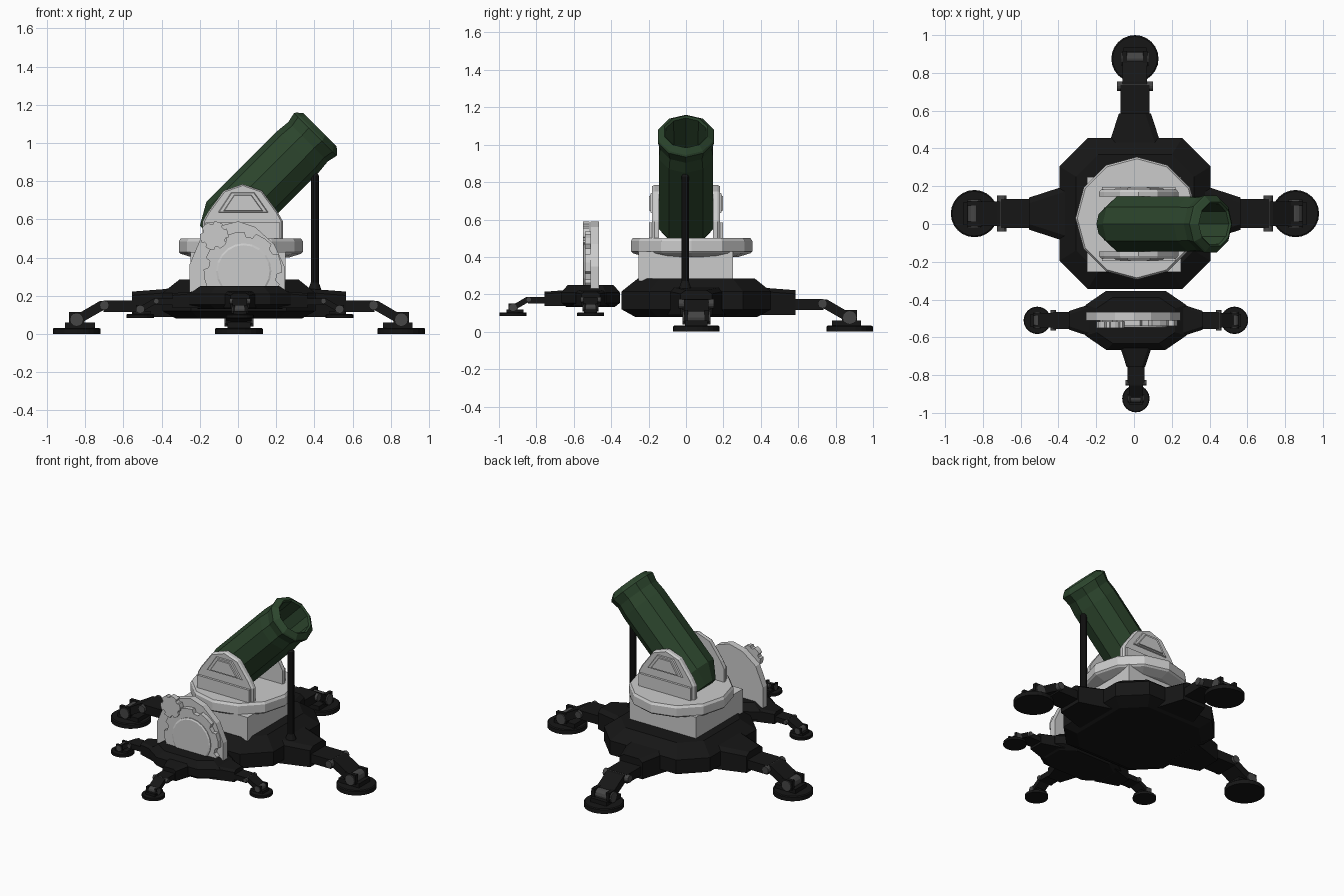
import bpy, bmesh
from math import pi, cos, sin, radians
from mathutils import Matrix, Vector

if "Cube" in bpy.data.objects:
    bpy.data.objects.remove(bpy.data.objects["Cube"])


def material(name, rgb):
    m = bpy.data.materials.new(name)
    m.diffuse_color = (*rgb, 1)
    m.use_nodes = True
    m.node_tree.nodes["Principled BSDF"].inputs["Base Color"].default_value = m.diffuse_color
    return m


BLACK = material("black_paint", (0.008, 0.008, 0.008))
STEEL = material("dark_steel", (0.06, 0.06, 0.06))
GREEN = material("green_paint", (0.025, 0.06, 0.026))
I = Matrix.Identity(4)


def loft(bm, rings, m=I):
    """Skin equal-length rings of 3D points and cap both ends."""
    vs = [[bm.verts.new(m @ Vector(p)) for p in r] for r in rings]
    n = len(vs[0])
    for a, b in zip(vs, vs[1:]):
        for i in range(n):
            bm.faces.new((a[i], a[(i + 1) % n], b[(i + 1) % n], b[i]))
    bm.faces.new(vs[0][::-1])
    bm.faces.new(vs[-1])


def lathe(bm, profile, n, m=I, phase=0.0):
    loft(bm, [[(r * cos(2 * pi * i / n + phase), r * sin(2 * pi * i / n + phase), h)
               for i in range(n)] for r, h in profile], m)


def box(bm, x0, x1, y0, y1, z0, z1, m=I):
    loft(bm, [[(x0, y0, z), (x1, y0, z), (x1, y1, z), (x0, y1, z)] for z in (z0, z1)], m)


def plate(bm, pts, y0, y1, bevel=0.0):
    """Extrude an x,z outline along y, with the far face slightly shrunk."""
    cx = sum(p[0] for p in pts) / len(pts)
    cz = sum(p[1] for p in pts) / len(pts)
    s = 1 - bevel
    rings = [[(x, y0, z) for x, z in pts]]
    if bevel:
        rings.append([(x, y0 + (y1 - y0) * .65, z) for x, z in pts])
    rings.append([(cx + (x - cx) * s, y1, cz + (z - cz) * s) for x, z in pts])
    loft(bm, rings)


def finish(name, bm, mat=None):
    bmesh.ops.recalc_face_normals(bm, faces=bm.faces[:])
    me = bpy.data.meshes.new(name)
    bm.to_mesh(me)
    bm.free()
    if mat:
        me.materials.append(mat)
    ob = bpy.data.objects.new(name, me)
    bpy.context.collection.objects.link(ob)
    return ob


def across(x, z, half):
    """Matrix of a cylinder lying along y, centred at x, z."""
    return Matrix.Translation((x, half, z)) @ Matrix.Rotation(pi / 2, 4, 'X')


def leg(name, m):
    bm = bmesh.new()
    # tapered root growing out of the hull
    loft(bm, [[(x, -w, z0), (x, w, z0), (x, w, z1 - .02), (x, w - .03, z1),
               (x, -w + .03, z1), (x, -w, z1 - .02)]
              for x, w, z0, z1 in ((.3, .17, .09, .25), (.39, .14, .09, .235), (.56, .085, .09, .222))], m)
    # level arm, then sloping shin
    box(bm, .5, .71, -.077, .077, .115, .175, m)
    loft(bm, [[(.67, y, .175), (.73, y, .172), (.87, y, .09), (.85, y, .045), (.71, y, .125), (.67, y, .125)]
              for y in (-.065, .065)], m)
    # round foot with bracket
    f = m @ Matrix.Translation((.85, 0, 0))
    lathe(bm, [(.125, 0), (.125, .027), (.118, .032)], 24, f)
    box(bm, -.095, .06, -.06, .06, .03, .06, f)
    for s in (-1, 1):
        box(bm, -.04, .04, s * .055 - .012, s * .055 + .012, .05, .115, f)
    finish(name, bm, BLACK)
    # hinge pins at knee and ankle
    bm = bmesh.new()
    lathe(bm, [(.025, 0), (.025, .19)], 12, m @ across(.705, .15, .095))
    lathe(bm, [(.036, 0), (.036, .15)], 12, m @ across(.85, .075, .075))
    finish(name + "_pins", bm, STEEL)


def platform(name, m, hx, hy, cx, cy, legs):
    bm = bmesh.new()
    plan = [(hx, -cy), (hx, cy), (cx, hy), (-cx, hy), (-hx, cy), (-hx, -cy), (-cx, -hy), (cx, -hy)]
    loft(bm, [[(x * s, y * s, z) for x, y in plan]
              for s, z in ((.82, .08), (1, .12), (1, .215), (.78, .285))], m)
    finish(name + "_hull", bm, BLACK)
    for label, angle, shift in legs:
        leg(f"{name}_{label}_leg", m @ Matrix.Rotation(radians(angle), 4, 'Z') @ Matrix.Translation((shift, 0, 0)))


# Two legged platforms: the large gun base and the small front one
platform("main_base", Matrix.Translation((0.005, .055, 0)), .4, .4, .25, .25,
         (("right", 0, 0), ("left", 180, 0), ("back", 90, -.03)))
platform("front_base", Matrix.Translation((.01, -.51, .085)) @ Matrix.Scale(.58, 4), .46, .27, .27, .14,
         (("right", 0, .05), ("left", 180, .05), ("front", -90, -.135)))

# Turntable: square pedestal under a twelve-sided ring
bm = bmesh.new()
box(bm, -.25, .25, -.255, .25, .27, .43)
finish("pedestal", bm)
bm = bmesh.new()
lathe(bm, [(.25, .40), (.315, .42), (.325, .43), (.325, .485), (.315, .5)], 12, Matrix.Translation((.015, .03, 0)))
finish("turntable_ring", bm)

# Cheek plates either side of the barrel
half = [(.21, .48), (.21, .59), (.185, .635), (.1, .75)]
cheek = [(.025 + x, z) for x, z in half] + [(.025, .785)] + [(.025 - x, z) for x, z in half[::-1]]
frame = [(-.105, .635), (-.035, .742), (.085, .742), (.16, .635)]
panel = [(-.075, .645), (-.02, .728), (.07, .728), (.13, .645)]
for side, s in (("front", -1), ("back", 1)):
    bm = bmesh.new()
    plate(bm, cheek, s * .145, s * .182, .05)
    plate(bm, frame, s * .17, s * .19, .05)
    plate(bm, panel, s * .18, s * .197, .05)
    box(bm, -.17, .22, *sorted((s * .16, s * .197)), .49, .585)
    finish(side + "_cheek", bm)

# Ten-sided hollow mortar barrel
bm = bmesh.new()
lathe(bm, [(.09, -.8), (.153, -.69), (.153, -.16), (.146, -.09), (.158, -.035), (.152, -.025), (.122, 0),
           (.112, -.01), (.108, -.55)], 10,
      Matrix.Translation((.43, 0, 1.07)) @ Matrix.Rotation(radians(45), 4, 'Y'))
finish("barrel", bm, GREEN)

# Upright prop under the muzzle
bm = bmesh.new()
lathe(bm, [(.035, .19), (.035, .23), (.021, .27), (.021, .83), (.012, .845)], 10, Matrix.Translation((.402, -.005, 0)))
finish("barrel_prop", bm, BLACK)

# Shield plate on the front platform
bm = bmesh.new()
plate(bm, [(-.255, .22), (-.255, .36), (-.2, .49), (-.1, .565), (.0, .59), (.09, .56), (.19, .47),
           (.245, .35), (.245, .22)], -.465, -.51)
finish("shield_plate", bm)


def gear(name, cx, cz, r, depth, teeth, y0, y1):
    bm = bmesh.new()
    pts = []
    for i in range(teeth):
        for f, rr in ((-.3, r), (0, r), (.3, r), (.38, r - depth), (.62, r - depth)):
            a = 2 * pi * (i + f) / teeth + .2
            pts.append((cx + rr * cos(a), max(.2, cz + rr * sin(a))))
    # drop repeated points flattened along the bottom
    pts = [p for p in pts if p[1] > .2001]
    plate(bm, pts, y0, y1)
    return bm


# Large and small toothed wheels on the shield
bm = gear("large_wheel", .025, .33, .205, .025, 8, -.505, -.54)
lathe(bm, [(.145, 0), (.145, .035), (.135, .04)], 20,
      Matrix.Translation((.03, -.51, .33)) @ Matrix.Rotation(pi / 2, 4, 'X'))
finish("large_wheel", bm)
bm = gear("small_wheel", -.125, .515, .075, .014, 6, -.515, -.55)
finish("small_wheel", bm)
